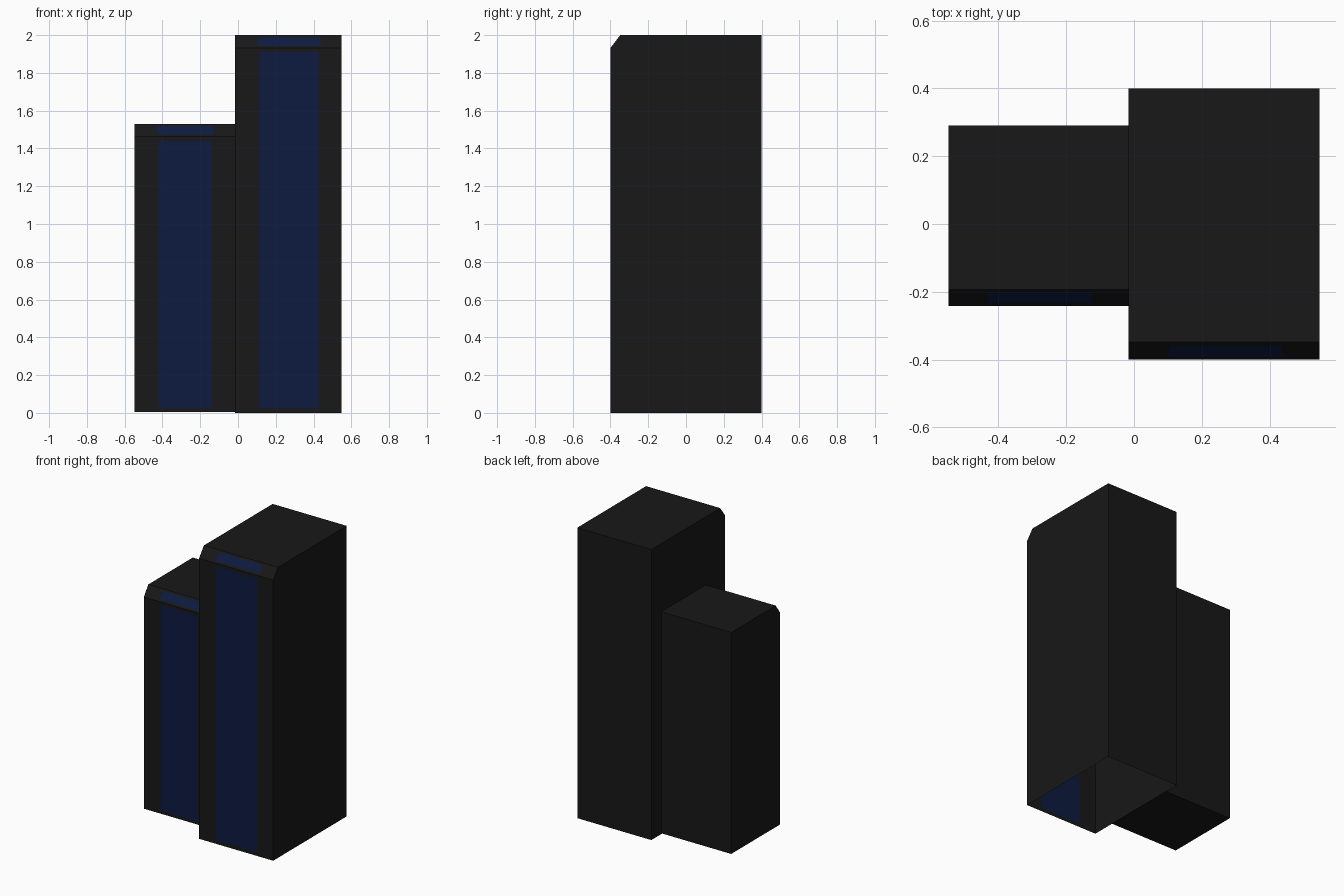
import bpy, bmesh
from mathutils import Vector

if "Cube" in bpy.data.objects:
    bpy.data.objects.remove(bpy.data.objects["Cube"])


def material(name, rgb):
    mat = bpy.data.materials.new(name)
    mat.diffuse_color = (*rgb, 1)
    mat.use_nodes = True
    mat.node_tree.nodes["Principled BSDF"].inputs["Base Color"].default_value = mat.diffuse_color
    return mat


wall = material("dark_wall", (0.009, 0.009, 0.009))
glass = material("blue_glass", (0.004, 0.011, 0.051))


def add_panel(bm, face, x_range, t_range):
    """Inset a blue panel flush in a front face; t runs bottom to top."""
    zs = [v.co.z for v in face.verts]
    low = min(face.verts, key=lambda v: v.co.z).co.copy()
    high = max(face.verts, key=lambda v: v.co.z).co.copy()
    mid_x = face.calc_center_median().x
    mid_z = (min(zs) + max(zs)) / 2
    bmesh.ops.inset_individual(bm, faces=[face], thickness=0.01)
    for v in face.verts:
        t = t_range[v.co.z > mid_z]
        p = low.lerp(high, t)
        v.co = Vector((x_range[v.co.x > mid_x], p.y, p.z))
    face.material_index = 1


def tower(name, x0, x1, front, back, z0, z1, cut_y, cut_z, panel, cap, closed):
    """Box with a chamfered front top edge and two flush blue panels."""
    bm = bmesh.new()
    profile = [(front, z0), (back, z0), (back, z1), (front + cut_y, z1), (front, z1 - cut_z)]
    side = bm.faces.new([bm.verts.new((x0, y, z)) for y, z in profile])
    ext = bmesh.ops.extrude_face_region(bm, geom=[side], use_keep_orig=True)
    moved = [g for g in ext["geom"] if isinstance(g, bmesh.types.BMVert)]
    bmesh.ops.translate(bm, verts=moved, vec=(x1 - x0, 0, 0))
    bmesh.ops.recalc_face_normals(bm, faces=bm.faces)
    bm.normal_update()
    front_face = next(f for f in bm.faces if f.normal.y < -0.99)
    slope = next(f for f in bm.faces if -0.99 < f.normal.y < -0.1)
    bottom = next(f for f in bm.faces if f.normal.z < -0.99)
    height = z1 - cut_z - z0
    add_panel(bm, front_face, panel, ((0.026 - z0) / height, 1 - 0.022 / height))
    add_panel(bm, slope, cap, (0.17, 0.83))
    if not closed:
        bmesh.ops.delete(bm, geom=[bottom], context='FACES_ONLY')
    mesh = bpy.data.meshes.new(name)
    bm.to_mesh(mesh)
    bm.free()
    mesh.materials.append(wall)
    mesh.materials.append(glass)
    obj = bpy.data.objects.new(name, mesh)
    bpy.context.collection.objects.link(obj)


# Tall tower, open underneath
tower("tall_tower", -0.016, 0.548, -0.4, 0.4, 0.0, 2.0, 0.052, 0.068,
      (0.114, 0.43), (0.104, 0.438), False)
# Short tower, closed underneath
tower("short_tower", -0.548, -0.016, -0.242, 0.291, 0.005, 1.53, 0.049, 0.068,
      (-0.418, -0.137), (-0.43, -0.126), True)
